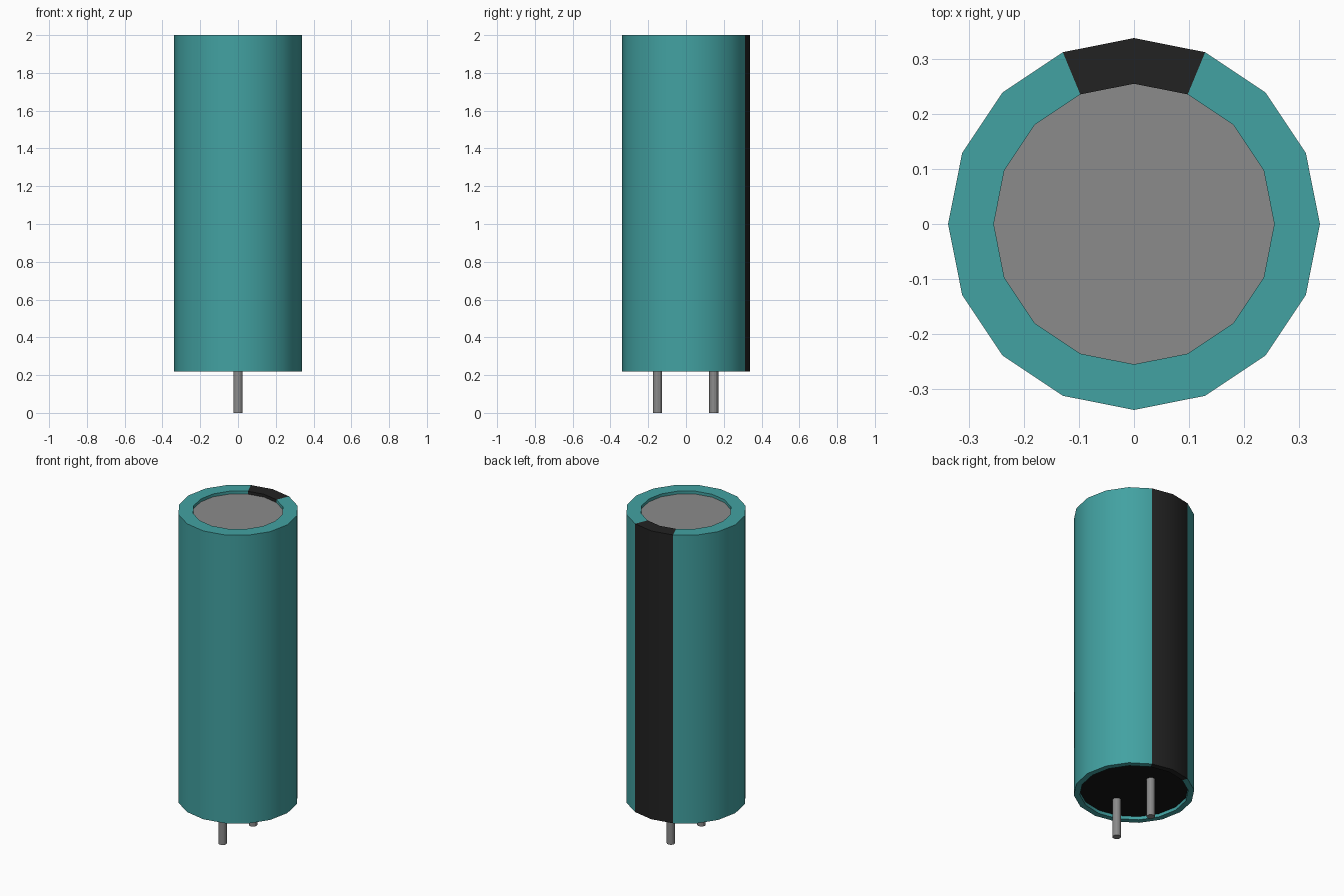
import bpy, bmesh, math

cube = bpy.data.objects.get("Cube")
if cube:
    bpy.data.objects.remove(cube, do_unlink=True)


def material(name, rgb):
    m = bpy.data.materials.new(name)
    m.use_nodes = True
    m.diffuse_color = (*rgb, 1)
    m.node_tree.nodes["Principled BSDF"].inputs["Base Color"].default_value = (*rgb, 1)
    return m


teal = material("teal sleeve", (0.055, 0.36, 0.36))
black = material("black stripe", (0.016, 0.016, 0.016))
grey = material("grey metal", (0.26, 0.26, 0.26))
rubber = material("black rubber", (0.008, 0.008, 0.008))

SIDES = 16
BOTTOM, TOP, RADIUS = 0.22, 2.0, 0.338
TOP_HOLE, BOTTOM_HOLE = 0.255, 0.304
LID_Z, PLUG_Z = TOP - 0.018, BOTTOM + 0.02


def finish(name, bm, mats):
    mesh = bpy.data.meshes.new(name)
    bm.to_mesh(mesh)
    bm.free()
    obj = bpy.data.objects.new(name, mesh)
    bpy.context.collection.objects.link(obj)
    for m in mats:
        mesh.materials.append(m)
    bpy.ops.object.select_all(action="DESELECT")
    obj.select_set(True)
    bpy.context.view_layer.objects.active = obj
    bpy.ops.object.shade_smooth_by_angle(angle=math.radians(30))
    return obj


def ring(bm, r, z, sides):
    step = 2 * math.pi / sides
    return [bm.verts.new((r * math.cos(i * step), r * math.sin(i * step), z))
            for i in range(sides)]


def lathe(profile, sides):
    """Spin (radius, height) points, listed bottom to top along the outside."""
    bm = bmesh.new()
    rings = [ring(bm, r, z, sides) for r, z in profile]
    for a, b in zip(rings, rings[1:]):
        for i in range(sides):
            j = (i + 1) % sides
            bm.faces.new((a[i], a[j], b[j], b[i]))
    return bm, rings


# Sleeve with folded rims; the two back sides carry the stripe
bm, _ = lathe([(BOTTOM_HOLE, PLUG_Z), (BOTTOM_HOLE, BOTTOM), (RADIUS, BOTTOM),
               (RADIUS, TOP), (TOP_HOLE, TOP), (TOP_HOLE, LID_Z)], SIDES)
for f in bm.faces:
    c = f.calc_center_median()
    f.material_index = int(abs(math.atan2(c.x, c.y)) < math.radians(22))
finish("sleeve", bm, [teal, black])

# Recessed metal lid
bm = bmesh.new()
bm.faces.new(ring(bm, TOP_HOLE, LID_Z, SIDES))
finish("metal_lid", bm, [grey])

# Recessed rubber plug, facing down
bm = bmesh.new()
bm.faces.new(reversed(ring(bm, BOTTOM_HOLE, PLUG_Z, SIDES)))
finish("rubber_plug", bm, [rubber])

# Two wire leads
for name, y in (("front_lead", -0.15), ("back_lead", 0.147)):
    bm, rings = lathe([(0.024, 0), (0.024, PLUG_Z)], 12)
    bm.faces.new(reversed(rings[0]))
    lead = finish(name, bm, [grey])
    lead.location.y = y
